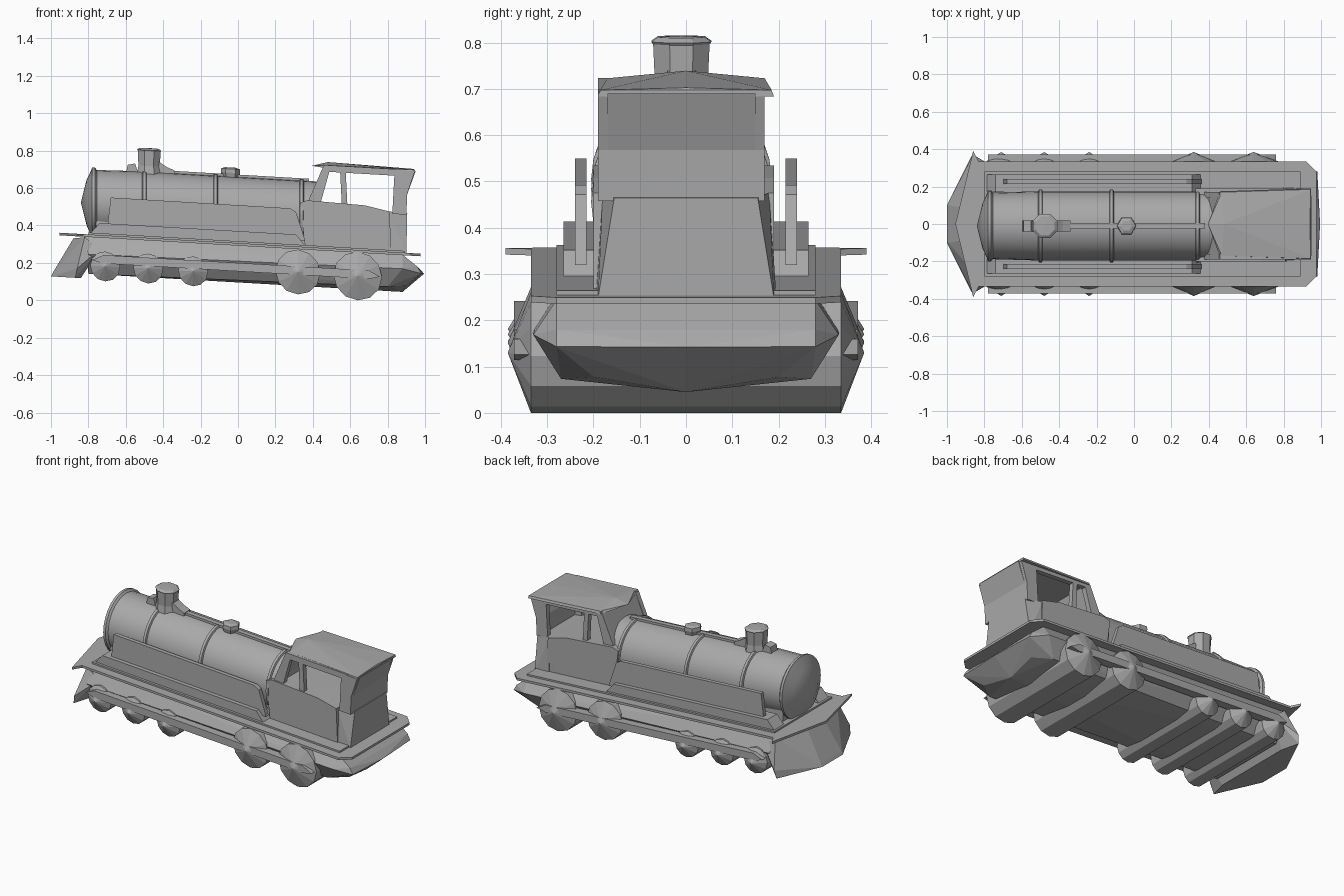
import bpy, bmesh, math
from mathutils import Matrix, Vector

if "Cube" in bpy.data.objects:
    bpy.data.objects.remove(bpy.data.objects["Cube"])

SLOPE = 0.058   # the whole engine leans down towards its cab end
SHIFT = -0.01   # slight sideways offset of boiler and cab

grey = bpy.data.materials.new("plain grey")
grey.use_nodes = True
grey.diffuse_color = (0.4, 0.4, 0.4, 1)
grey.node_tree.nodes["Principled BSDF"].inputs["Base Color"].default_value = (0.4, 0.4, 0.4, 1)


def finish(name, bm, smooth=False):
    """Shear the part along the slope and link it to the scene."""
    bmesh.ops.recalc_face_normals(bm, faces=bm.faces)
    for v in bm.verts:
        v.co.z -= SLOPE * v.co.x
    mesh = bpy.data.meshes.new(name)
    bm.to_mesh(mesh)
    bm.free()
    mesh.materials.append(grey)
    ob = bpy.data.objects.new(name, mesh)
    bpy.context.collection.objects.link(ob)
    if smooth:
        bpy.ops.object.select_all(action='DESELECT')
        ob.select_set(True)
        bpy.context.view_layer.objects.active = ob
        bpy.ops.object.shade_smooth_by_angle(angle=math.radians(35))
    return ob


def extrude(name, coords, offset):
    bm = bmesh.new()
    face = bm.faces.new([bm.verts.new(c) for c in coords])
    ext = bmesh.ops.extrude_face_region(bm, geom=[face])["geom"]
    moved = [g for g in ext if isinstance(g, bmesh.types.BMVert)]
    bmesh.ops.translate(bm, verts=moved, vec=offset)
    return finish(name, bm)


def side_prism(name, profile, y0, y1):
    """Profile in x and z, extruded across y."""
    return extrude(name, [(x, y0, z) for x, z in profile], (0, y1 - y0, 0))


def both_sides(name, profile, y0, y1, shift=0):
    for label, s in (("front", -1), ("back", 1)):
        side_prism(f"{name}_{label}", profile, s * y0 + shift, s * y1 + shift)


def plate(name, half, z0, z1):
    """Outline mirrored across y, extruded upwards."""
    outline = half + [(x, -y) for x, y in reversed(half) if y > 0]
    return extrude(name, [(x, y, z0) for x, y in outline], (0, 0, z1 - z0))


def hull(name, points):
    """Convex solid through points mirrored across y."""
    bm = bmesh.new()
    for x, y, z in points:
        for s in (-1, 1):
            bm.verts.new((x, s * y, z))
    bmesh.ops.remove_doubles(bm, verts=bm.verts, dist=0.001)
    res = bmesh.ops.convex_hull(bm, input=bm.verts)
    spare = [g for g in res["geom_interior"] if isinstance(g, bmesh.types.BMVert)]
    bmesh.ops.delete(bm, geom=spare, context='VERTS')
    bmesh.ops.dissolve_limit(bm, angle_limit=0.02, verts=bm.verts, edges=bm.edges)
    return finish(name, bm)


def lathe(name, profile, axis, origin, sides, smooth=False, turn=0):
    """Profile of (distance along axis, radius) spun around the axis."""
    bm = bmesh.new()
    rot = Vector((0, 0, 1)).rotation_difference(Vector(axis)).to_matrix().to_4x4()
    verts = [bm.verts.new((r, 0, t)) for t, r in profile]
    edges = [bm.edges.new(p) for p in zip(verts, verts[1:])]
    bmesh.ops.spin(bm, geom=verts + edges, axis=(0, 0, 1), cent=(0, 0, 0),
                   angle=2 * math.pi, steps=sides, use_duplicate=False)
    bmesh.ops.remove_doubles(bm, verts=bm.verts, dist=0.0005)
    bmesh.ops.transform(bm, verts=bm.verts,
                        matrix=Matrix.Translation(origin) @ rot @ Matrix.Rotation(turn, 4, 'Z'))
    return finish(name, bm, smooth)


# Boiler with raised bands and a domed front
boiler = [(-0.84, 0), (-0.81, 0.12), (-0.785, 0.175), (-0.78, 0.19), (-0.765, 0.19),
          (-0.755, 0.178)]
for band in (-0.5, -0.12, 0.34):
    boiler += [(band - 0.012, 0.185), (band - 0.008, 0.195),
               (band + 0.008, 0.195), (band + 0.012, 0.185)]
boiler += [(0.42, 0.185), (0.42, 0)]
lathe("boiler", boiler, (1, 0, 0), (0, SHIFT, 0.475), 28, True)
side_prism("boiler_saddle", [(-0.76, 0.3), (-0.76, 0.45), (0.4, 0.45), (0.4, 0.3)], -0.16, 0.14)

# Chimney, dome and the pipe along the top
lathe("chimney", [(0.62, 0), (0.62, 0.075), (0.69, 0.062), (0.77, 0.066), (0.775, 0.07),
                  (0.785, 0.055), (0.787, 0)], (0, 0, 1), (-0.475, SHIFT, 0), 8, False, math.pi / 8)
side_prism("chimney_fairing", [(-0.43, 0.65), (-0.43, 0.72), (-0.38, 0.69), (-0.34, 0.675),
                               (-0.34, 0.65)], SHIFT - 0.03, SHIFT + 0.03)
side_prism("lamp_block", [(-0.6, 0.64), (-0.59, 0.69), (-0.55, 0.7), (-0.53, 0.64)],
           SHIFT - 0.03, SHIFT + 0.03)
lathe("dome", [(0.64, 0), (0.64, 0.04), (0.68, 0.052), (0.7, 0.05), (0.708, 0.03), (0.708, 0)],
      (0, 0, 1), (-0.04, SHIFT, 0), 6)
side_prism("top_pipe", [(-0.36, 0.65), (-0.36, 0.672), (0.38, 0.672), (0.38, 0.65)],
           SHIFT - 0.015, SHIFT + 0.015)

# Footplate, raised step and side panels
plate("footplate", [(-0.955, 0), (-0.86, 0.39), (-0.83, 0.335), (0.92, 0.335), (0.975, 0.28)],
      0.292, 0.306)
plate("footplate_step", [(-0.8, 0.28), (0.89, 0.28)], 0.3, 0.316)
both_sides("splasher", [(-0.8, 0.3), (-0.74, 0.37), (0.31, 0.37), (0.37, 0.3)], 0.17, 0.265)
both_sides("side_panel", [(-0.7, 0.34), (-0.68, 0.51), (0.28, 0.508), (0.31, 0.49),
                          (0.36, 0.34)], 0.215, 0.24)

# Cab body with slightly inset rear
side_prism("cab_body", [(0.36, 0.3), (0.33, 0.54), (0.37, 0.556), (0.68, 0.547),
                        (0.81, 0.522), (0.82, 0.3)], -0.2, 0.19)
hull("cab_bunker", [(0.8, 0.195, 0.3), (0.8, 0.18, 0.522), (0.9, 0.19, 0.3),
                    (0.905, 0.155, 0.517)])

# Cab walls and window pillars
side_prism("cab_front_wall", [(0.36, 0.5), (0.39, 0.5), (0.48, 0.74), (0.455, 0.74)], -0.18, 0.16)
side_prism("cab_rear_wall", [(0.87, 0.51), (0.9, 0.51), (0.905, 0.62), (0.95, 0.745),
                             (0.92, 0.745), (0.875, 0.62)], -0.17, 0.15)
pillars = {
    "front_pillar": [(0.37, 0.54), (0.44, 0.54), (0.495, 0.74), (0.455, 0.74)],
    "middle_pillar": [(0.555, 0.54), (0.585, 0.54), (0.575, 0.74), (0.545, 0.74)],
    "rear_pillar": [(0.825, 0.51), (0.9, 0.51), (0.905, 0.62), (0.945, 0.745),
                    (0.84, 0.745), (0.835, 0.7)],
    "window_header": [(0.45, 0.715), (0.86, 0.715), (0.88, 0.75), (0.46, 0.75)],
}
for name, shape in pillars.items():
    both_sides(name, shape, 0.15, 0.18, SHIFT)

# Roof with a pointed front and a gentle crown
hull("roof", [(0.395, 0, 0.742), (0.46, 0.175, 0.735), (0.945, 0.19, 0.738),
              (0.47, 0.17, 0.75), (0.48, 0, 0.767), (0.945, 0.185, 0.752), (0.94, 0, 0.757)])

# Chassis with a rounded, undercut tail
hull("chassis", [(-0.82, 0.28, 0.295), (-0.8, 0.33, 0.2), (-0.8, 0.25, 0.095),
                 (0.88, 0.28, 0.295), (0.88, 0.33, 0.22), (0.98, 0.28, 0.2), (0.995, 0, 0.2),
                 (0.96, 0.28, 0.235), (0.9, 0.2, 0.13), (0.88, 0, 0.096), (0.8, 0.27, 0.12)])

# Wedge-shaped guard at the front
hull("front_guard", [(-1, 0.1, 0.07), (-0.99, 0.1, 0.09), (-0.87, 0.36, 0.07),
                     (-0.86, 0.37, 0.12), (-0.88, 0.08, 0.28), (-0.82, 0.3, 0.29),
                     (-0.74, 0.3, 0.23), (-0.84, 0.25, 0.07)])

# Full-width wheel sets with conical hubs, and coupling rods
wheels = [(-0.71, 0.14, 0.08), (-0.48, 0.142, 0.08), (-0.24, 0.141, 0.08),
          (0.32, 0.17, 0.12), (0.64, 0.167, 0.13)]
for i, (x, z, r) in enumerate(wheels):
    lathe(f"wheel_set_{i + 1}", [(-0.385, 0), (-0.355, r * 0.6), (-0.335, r), (0.335, r),
                                 (0.355, r * 0.6), (0.385, 0)], (0, 1, 0), (x, 0, z), 12)
both_sides("coupling_rod", [(-0.78, 0.17), (-0.72, 0.2), (0.7, 0.2), (0.76, 0.17), (0.7, 0.155),
                            (-0.72, 0.155)], 0.32, 0.372)
